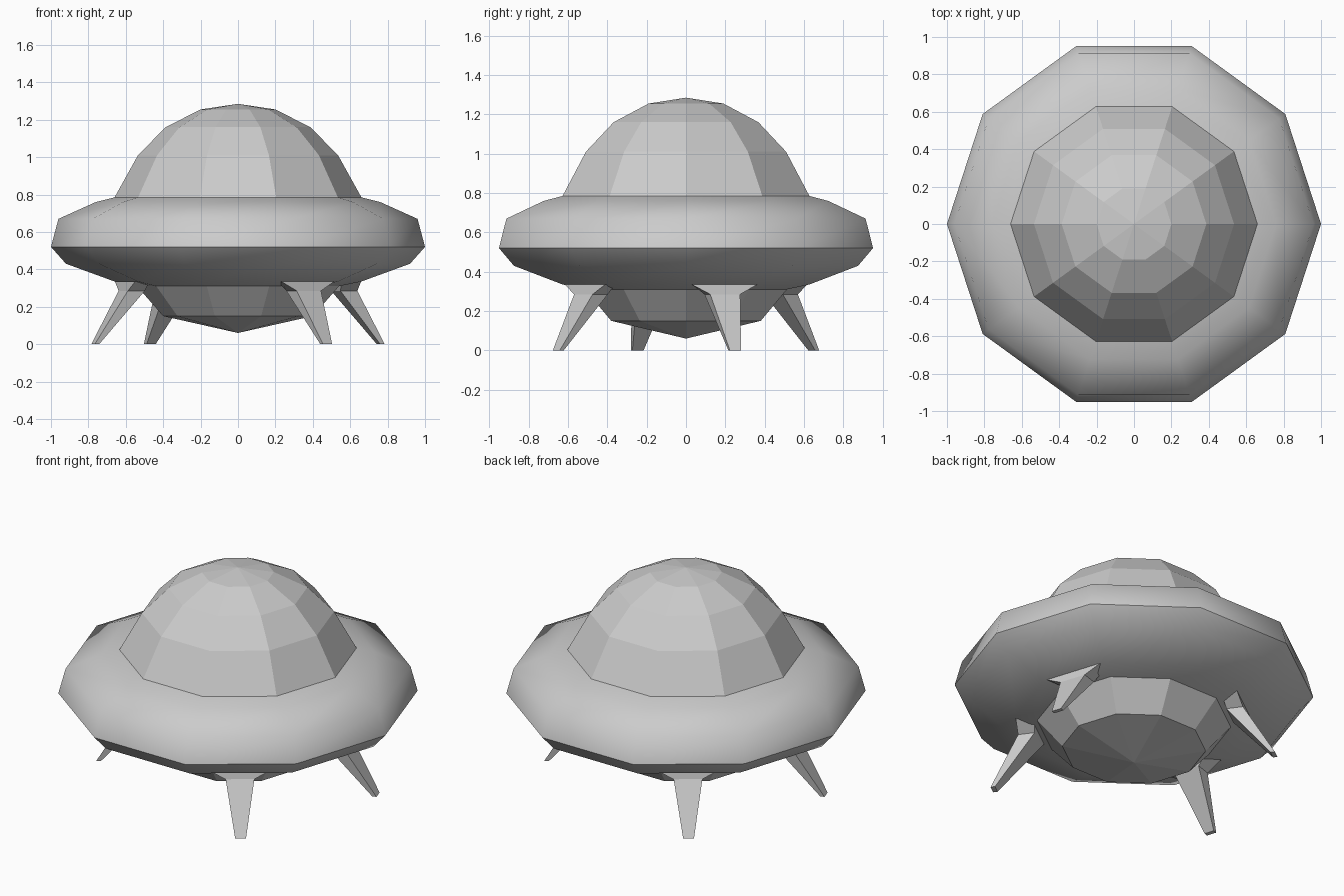
import bpy, bmesh
from math import cos, sin, pi, radians

if "Cube" in bpy.data.objects:
    bpy.data.objects.remove(bpy.data.objects["Cube"])

SIDES = 10


def finish(bm, name):
    bmesh.ops.recalc_face_normals(bm, faces=bm.faces)
    me = bpy.data.meshes.new(name)
    bm.to_mesh(me)
    bm.free()
    ob = bpy.data.objects.new(name, me)
    bpy.context.collection.objects.link(ob)
    return ob


def lathe(name, profile, smooth=False, crease_z=None, flip=False):
    """Ten-sided turned surface; a radius of 0 makes a pole."""
    bm = bmesh.new()
    rings = []
    for r, z in profile:
        n = SIDES if r > 0 else 1
        rings.append([bm.verts.new((r * cos(2 * pi * i / SIDES),
                                    r * sin(2 * pi * i / SIDES), z)) for i in range(n)])
    for a, b in zip(rings, rings[1:]):
        for i in range(SIDES):
            j = (i + 1) % SIDES
            quad = [a[i % len(a)], a[j % len(a)], b[j % len(b)], b[i % len(b)]]
            f = bm.faces.new(list(dict.fromkeys(quad)))
            f.smooth = smooth
    if crease_z is not None:
        for e in bm.edges:
            if all(abs(v.co.z - crease_z) < 1e-4 for v in e.verts):
                e.smooth = False
    ob = finish(bm, name)
    # open shells: make sure faces point outward (profiles run bottom to top)
    bm = bmesh.new()
    bm.from_mesh(ob.data)
    if sum(f.normal.dot(f.calc_center_median() - ob.location
           - type(f.normal)((0, 0, 0.54))) for f in bm.faces) < 0:
        bmesh.ops.reverse_faces(bm, faces=bm.faces)
        bm.to_mesh(ob.data)
    bm.free()
    return ob


def leg(name, angle):
    """Splayed leg: foot, knee and flared mount as (z, outer r, inner r, half widths)."""
    sections = [(0.0, 0.815, 0.79, 0.03, 0.03),
                (0.285, 0.645, 0.55, 0.08, 0.08),
                (0.335, 0.635, 0.54, 0.175, 0.13)]
    bm = bmesh.new()
    rings = []
    for z, ro, ri, wo, wi in sections:
        rings.append([bm.verts.new((x, y, z)) for x, y in
                      ((ro, -wo), (ro, wo), (ri, wi), (ri, -wi))])
    for a, b in zip(rings, rings[1:]):
        for i in range(4):
            j = (i + 1) % 4
            bm.faces.new((a[i], a[j], b[j], b[i]))
    bm.faces.new(rings[0])
    bm.faces.new(rings[-1])
    ob = finish(bm, name)
    ob.rotation_euler.z = radians(angle)
    return ob


# Smooth saucer hull with a hard rim
lathe("saucer_hull", [(0.54, 0.31), (0.66, 0.335), (0.92, 0.43), (1.0, 0.52),
                      (0.96, 0.67), (0.76, 0.76), (0.66, 0.785)],
      smooth=True, crease_z=0.52)

# Faceted dome on top
lathe("top_dome", [(0.66, 0.785), (0.535, 1.01), (0.387, 1.16),
                   (0.2, 1.255), (0, 1.285)])

# Faceted bowl below
lathe("belly_bowl", [(0, 0.06), (0.40, 0.15), (0.54, 0.31)])

# Four landing legs, centred on hull sides
for label, angle in (("right", 18), ("back", 126), ("left", 198), ("front", 306)):
    leg(label + "_leg", angle)
